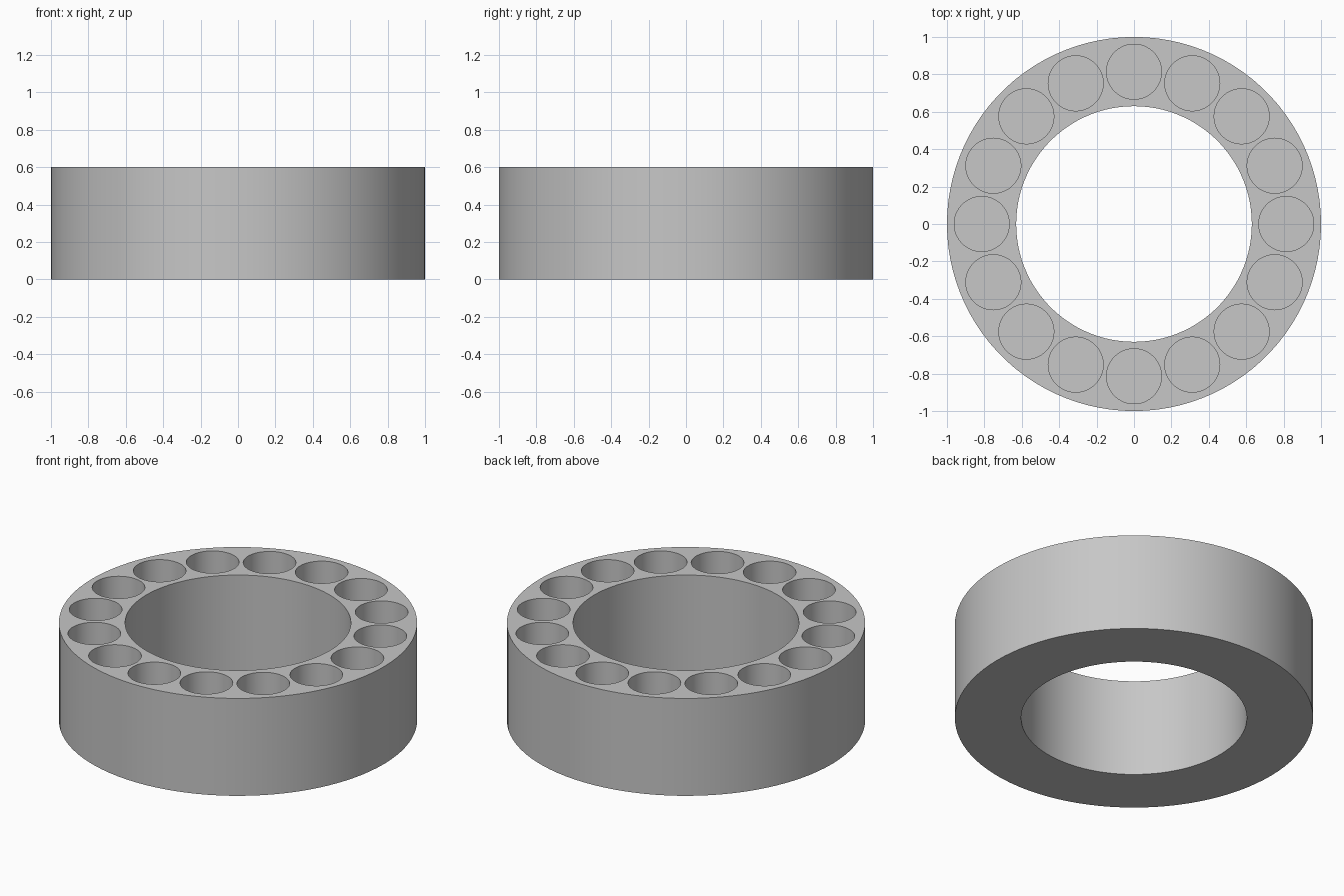
import bpy
import bmesh
from math import cos, sin, tau

if "Cube" in bpy.data.objects:
    bpy.data.objects.remove(bpy.data.objects["Cube"], do_unlink=True)

HEIGHT, OUTER, INNER = 0.6, 1.0, 0.63
HOLES, HOLE_RADIUS, HOLE_CENTRE, FLOOR = 16, 0.147, 0.814, 0.04
SEGMENTS = 100

grey = bpy.data.materials.new("light grey")
grey.use_nodes = True
colour = (0.57, 0.57, 0.57, 1)
grey.diffuse_color = colour
grey.node_tree.nodes["Principled BSDF"].inputs["Base Color"].default_value = colour


def make_object(name, bm):
    bmesh.ops.recalc_face_normals(bm, faces=bm.faces)
    mesh = bpy.data.meshes.new(name)
    bm.to_mesh(mesh)
    bm.free()
    mesh.materials.append(grey)
    obj = bpy.data.objects.new(name, mesh)
    bpy.context.collection.objects.link(obj)
    return obj


def circle(bm, radius, z, segments, cx=0, cy=0):
    return [bm.verts.new((cx + radius * cos(tau * i / segments),
                          cy + radius * sin(tau * i / segments), z))
            for i in range(segments)]


def bridge(bm, a, b):
    for i in range(len(a)):
        j = (i + 1) % len(a)
        bm.faces.new((a[i], a[j], b[j], b[i]))


# Ring body: four circles joined into a closed square-edged tube
bm = bmesh.new()
loops = [circle(bm, r, z, SEGMENTS) for r, z in
         ((INNER, 0), (OUTER, 0), (OUTER, HEIGHT), (INNER, HEIGHT))]
for k in range(4):
    bridge(bm, loops[k], loops[(k + 1) % 4])
ring = make_object("ring_holder", bm)

# Cutter: evenly spaced cylinders for the blind round pockets
bm = bmesh.new()
for n in range(HOLES):
    angle = tau * n / HOLES
    cx, cy = HOLE_CENTRE * cos(angle), HOLE_CENTRE * sin(angle)
    low = circle(bm, HOLE_RADIUS, FLOOR, SEGMENTS, cx, cy)
    high = circle(bm, HOLE_RADIUS, HEIGHT + 0.1, SEGMENTS, cx, cy)
    bridge(bm, low, high)
    bm.faces.new(low)
    bm.faces.new(high)
cutter = make_object("pocket_cutter", bm)
cutter.hide_render = True

# Cut the pockets and keep the finished mesh
cut = ring.modifiers.new("pockets", 'BOOLEAN')
cut.operation = 'DIFFERENCE'
cut.solver = 'EXACT'
cut.object = cutter
bpy.context.view_layer.update()
finished = bpy.data.meshes.new_from_object(
    ring.evaluated_get(bpy.context.evaluated_depsgraph_get()))
ring.modifiers.clear()
ring.data = finished
bpy.data.objects.remove(cutter, do_unlink=True)

# Smooth the round walls while keeping the rims crisp
bpy.ops.object.select_all(action='DESELECT')
ring.select_set(True)
bpy.context.view_layer.objects.active = ring
bpy.ops.object.shade_smooth_by_angle()
